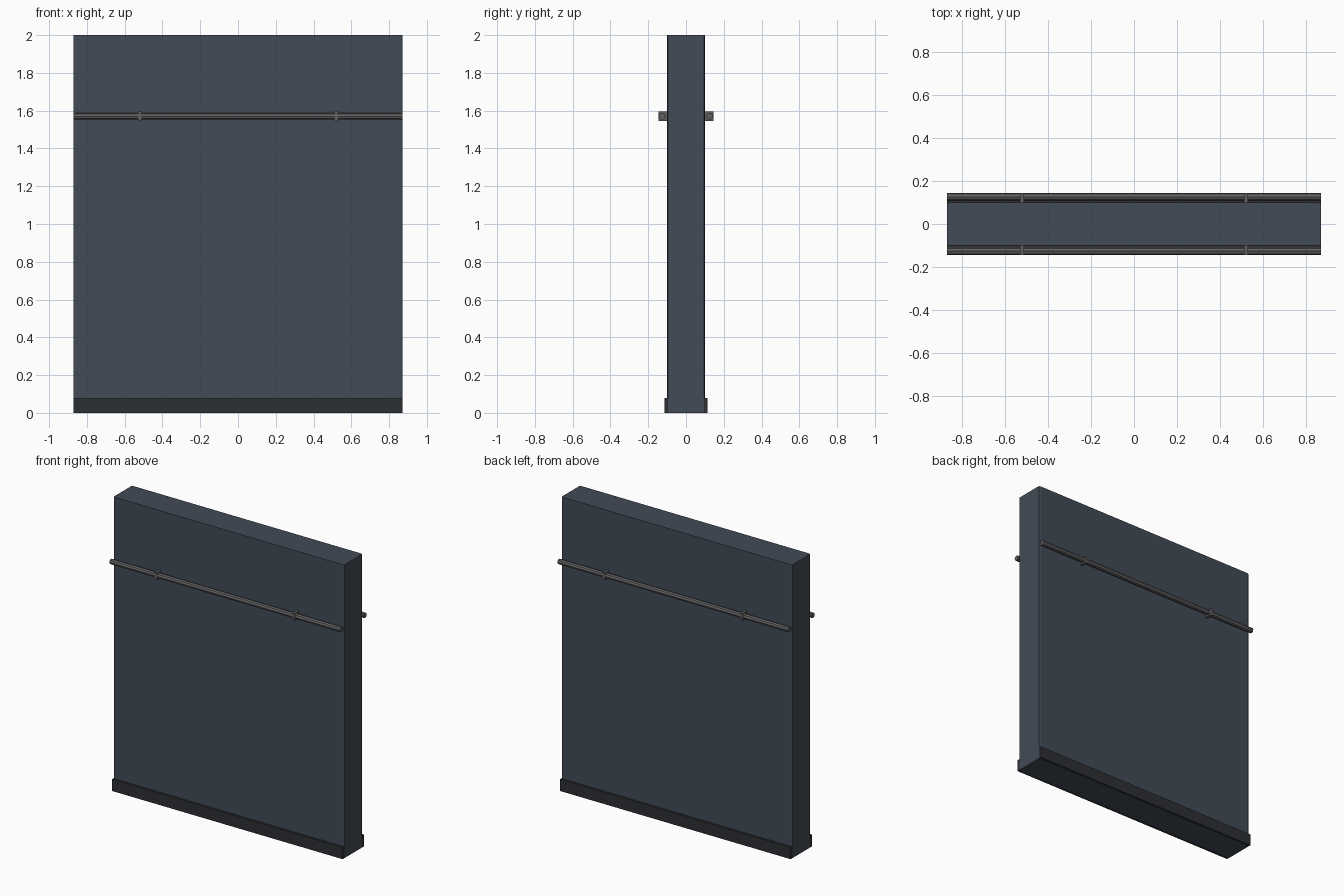
import bpy, bmesh, math

if "Cube" in bpy.data.objects:
    bpy.data.objects.remove(bpy.data.objects["Cube"])

HALF_W, HALF_D, HEIGHT = 0.87, 0.1, 2.0


def material(name, color):
    m = bpy.data.materials.new(name)
    m.diffuse_color = (*color, 1)
    m.use_nodes = True
    m.node_tree.nodes["Principled BSDF"].inputs["Base Color"].default_value = m.diffuse_color
    return m


slate = material("slate_blue", (0.055, 0.07, 0.095))
dark = material("dark_trim", (0.025, 0.029, 0.034))
metal = material("grey_metal", (0.12, 0.12, 0.12))


def finish(bm, name, mat):
    bmesh.ops.recalc_face_normals(bm, faces=bm.faces)
    mesh = bpy.data.meshes.new(name)
    bm.to_mesh(mesh)
    bm.free()
    mesh.materials.append(mat)
    ob = bpy.data.objects.new(name, mesh)
    bpy.context.collection.objects.link(ob)
    return ob


def prism(name, outline, z0, z1, mat):
    bm = bmesh.new()
    face = bm.faces.new([bm.verts.new((x, y, z0)) for x, y in outline])
    ext = bmesh.ops.extrude_face_region(bm, geom=[face])
    # extruded copy moves up, original face stays as the bottom
    verts = [g for g in ext["geom"] if isinstance(g, bmesh.types.BMVert)]
    bmesh.ops.translate(bm, verts=verts, vec=(0, 0, z1 - z0))
    if len([f for f in bm.faces if abs(f.calc_center_median().z - z0) < 1e-6]) == 0:
        bm.faces.new([v for v in face.verts])
    return finish(bm, name, mat)


def box(name, x0, x1, y0, y1, z0, z1, mat):
    return prism(name, [(x0, y0), (x1, y0), (x1, y1), (x0, y1)], z0, z1, mat)


# Wall slab with slightly chamfered vertical edges
cx, cy = HALF_W - 0.015, HALF_D - 0.004
prism("wall_panel", [(-cx, -HALF_D), (cx, -HALF_D), (HALF_W, -cy), (HALF_W, cy),
                     (cx, HALF_D), (-cx, HALF_D), (-HALF_W, cy), (-HALF_W, -cy)],
      0, HEIGHT, slate)

for side, s in (("front", -1), ("back", 1)):
    # Skirting board
    y0, y1 = sorted((s * (HALF_D - 0.005), s * 0.115))
    box(f"{side}_skirting", -HALF_W, HALF_W, y0, y1, 0, 0.08, dark)

    # Handrail
    bpy.ops.mesh.primitive_cylinder_add(vertices=8, radius=0.018, depth=2 * HALF_W,
                                        location=(0, s * 0.126, 1.57),
                                        rotation=(0, math.pi / 2, 0))
    rail = bpy.context.object
    rail.name = f"{side}_handrail"
    rail.data.materials.append(metal)

    # Rail brackets
    for end, x in (("left", -0.52), ("right", 0.52)):
        y0, y1 = sorted((s * (HALF_D - 0.002), s * 0.145))
        box(f"{side}_{end}_bracket", x - 0.009, x + 0.009, y0, y1, 1.545, 1.595, metal)
